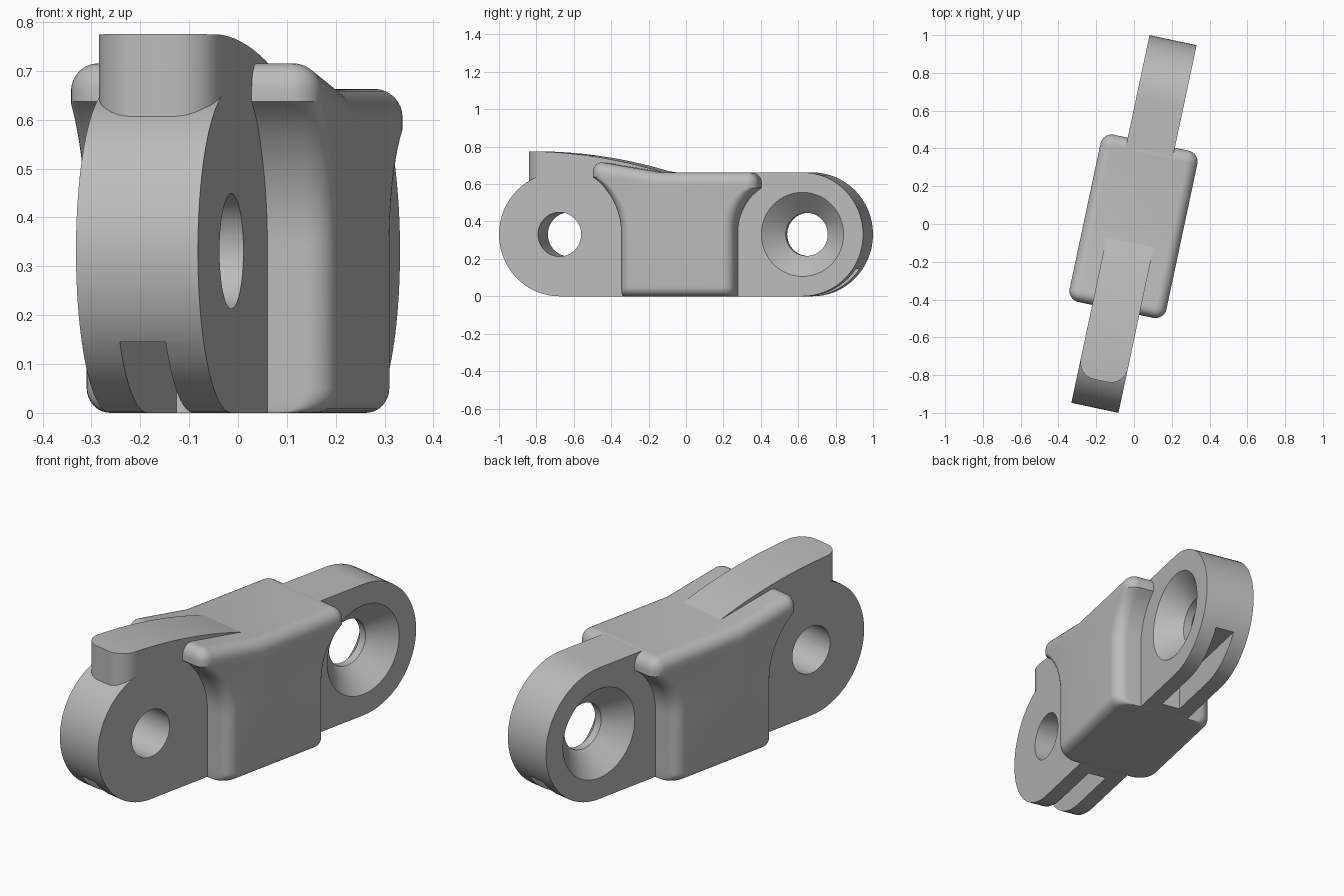
import bpy, bmesh
from math import sin, cos, pi, sqrt, radians
from mathutils import Matrix

cube = bpy.data.objects.get("Cube")
if cube:
    bpy.data.objects.remove(cube, do_unlink=True)

TURN = Matrix.Rotation(radians(-12), 4, 'Z')   # the link sits turned on the ground
R = 0.331        # end radius, half of the height
END = 0.664      # distance of the hole centres from the middle
HALF = 0.1275    # half thickness of the bar

grey = bpy.data.materials.new("plain_grey")
grey.use_nodes = True
grey.diffuse_color = (0.5, 0.5, 0.5, 1)
grey.node_tree.nodes["Principled BSDF"].inputs["Base Color"].default_value = (0.5, 0.5, 0.5, 1)


def loft(name, rings):
    """Skin equal-length rings and close both ends with strips of quads."""
    bm = bmesh.new()
    loops = [[bm.verts.new(p) for p in ring] for ring in rings]
    n = len(loops[0])
    for a, b in zip(loops, loops[1:]):
        for i in range(n):
            j = (i + 1) % n
            bm.faces.new((a[i], a[j], b[j], b[i]))
    for loop in (loops[0], loops[-1]):
        for i in range(n // 2 - 1):
            bm.faces.new((loop[i], loop[i + 1], loop[n - 2 - i], loop[n - 1 - i]))
    bmesh.ops.recalc_face_normals(bm, faces=bm.faces[:])
    bm.transform(TURN)
    mesh = bpy.data.meshes.new(name)
    bm.to_mesh(mesh)
    bm.free()
    mesh.materials.append(grey)
    obj = bpy.data.objects.new(name, mesh)
    bpy.context.collection.objects.link(obj)
    return obj


def activate(obj):
    bpy.ops.object.select_all(action='DESELECT')
    obj.select_set(True)
    bpy.context.view_layer.objects.active = obj


def cut(obj, cutter):
    cutter.hide_render = True
    activate(obj)
    mod = obj.modifiers.new("cut", 'BOOLEAN')
    mod.operation = 'DIFFERENCE'
    mod.solver = 'EXACT'
    mod.object = cutter
    bpy.ops.object.modifier_apply(modifier=mod.name)
    bpy.data.objects.remove(cutter, do_unlink=True)


def circle(x, y, r, n=64):
    return [(x, y + r * cos(2 * pi * i / n), R + r * sin(2 * pi * i / n)) for i in range(n)]


def outline(half, front, back, r_front, r_back, mids):
    """Right side of a rounded rectangle in plan, front to back."""
    steps = [i * pi / 16 for i in range(9)]
    pts = [(half - r_front * (1 - sin(a)), front + r_front * (1 - cos(a))) for a in steps]
    pts += [(half, m) for m in mids]
    pts += [(half - r_back * (1 - cos(a)), back - r_back * (1 - sin(a))) for a in steps]
    return pts


def mirrored(pts, height):
    right = [(x, y, height(y)) for x, y in pts]
    return right + [(-x, y, z) for x, y, z in reversed(right)]


# Bar with round ends
def stadium(x):
    pts = []
    for side in (1, -1):
        for i in range(33):
            a = side * pi / 2 - pi / 2 + (i / 32 - 0.5) * pi
            pts.append((x, side * END + R * cos(a), R + R * sin(a)))
    return pts


bar = loft("link_bar", [stadium(-HALF), stadium(HALF)])

# Plain hole in front, hole countersunk from both sides at the back
cut(bar, loft("front_hole_cutter", [circle(x, -END, 0.118) for x in (-0.2, 0.2)]))
cut(bar, loft("back_hole_cutter", [circle(x, END, r) for x, r in
                                   ((-0.16, 0.258), (-0.02, 0.115), (0.02, 0.115), (0.16, 0.258))]))

# Slots under both ends
for side in (-1, 1):
    near, far = side * 0.38, side * 1.1
    plan = [(0.048, near), (0.048, far), (-0.048, far), (-0.048, near)]
    cut(bar, loft("slot_cutter", [[(x, y, z) for x, y in plan] for z in (-0.1, 0.145)]))

# Middle block: straight below, flaring to rounded lips, front lip raised
FLARE, LIP, TOP, ROUND = 0.34, 0.58, 0.663, 0.058


def flare(z, reach):
    rise = LIP - FLARE
    radius = (reach * reach + rise * rise) / (2 * reach)
    t = min(max(z - FLARE, 0), rise)
    return 0.31 + radius - sqrt(radius * radius - t * t)


def block_ring(z, side_inset, end_inset):
    def height(y):
        ramp = min(max((z - FLARE) / (LIP - FLARE), 0), 1)
        return z + 0.057 * ramp * min(max((-0.1 - y) / 0.34, 0), 1)
    r = max(0.008, 0.06 - end_inset)
    pts = outline(0.262 - side_inset, end_inset - flare(z, 0.155),
                  flare(z, 0.13) - end_inset, r, r, [-0.1])
    return mirrored(pts, height)


quarter = [i * pi / 16 for i in range(9)]
rings = [block_ring(0.05 * (1 - cos(a)), 0.05 * (1 - sin(a)), 0) for a in quarter]
rings += [block_ring(FLARE + (LIP - FLARE) * i / 12, 0, 0) for i in range(13)]
for a in quarter:
    inset = ROUND * (1 - cos(a))
    rings.append(block_ring(TOP - ROUND * (1 - sin(a)), inset, inset))
block = loft("middle_block", rings)

# Raised tab on the front end, its top curving down into the block
plan = outline(HALF, -0.848, -0.09, 0.09, 0.001, [-0.75 + 0.06 * i for i in range(11)])
tab = loft("front_tab", [mirrored(plan, lambda y: 0.5),
                         mirrored(plan, lambda y: 0.775 - 0.2 * (y + 0.848) ** 2)])

for obj in (bar, block, tab):
    activate(obj)
    bpy.ops.object.shade_smooth_by_angle(angle=radians(30))
